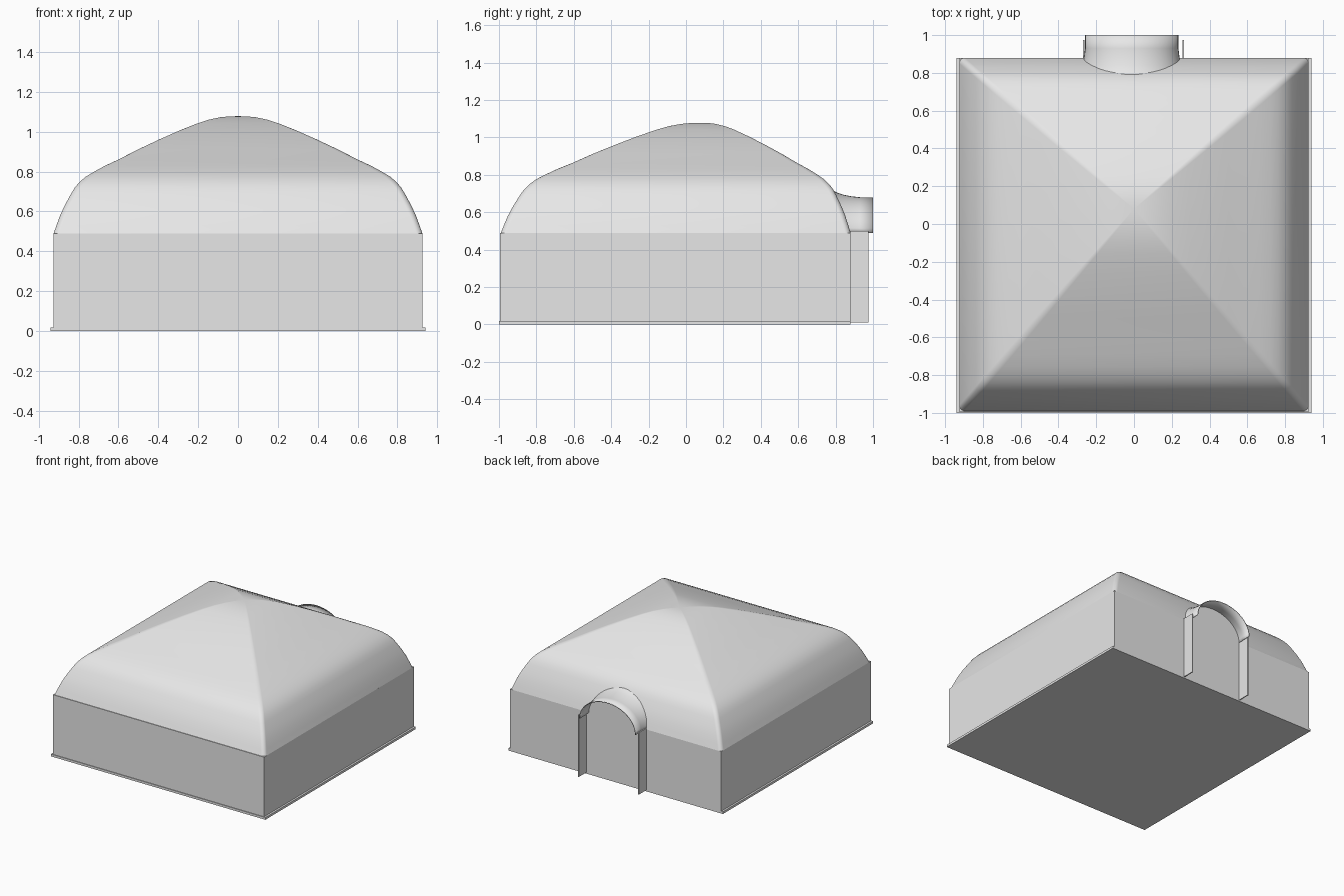
import bpy, bmesh, math

if "Cube" in bpy.data.objects:
    bpy.data.objects.remove(bpy.data.objects["Cube"])

PEAK_Y = 0.08
WALL_TOP = 0.49

canvas = bpy.data.materials.new("grey canvas")
canvas.diffuse_color = (0.8, 0.8, 0.8, 1)
canvas.use_nodes = True
canvas.node_tree.nodes["Principled BSDF"].inputs["Base Color"].default_value = canvas.diffuse_color


def finish(name, bm, smooth=None):
    bmesh.ops.recalc_face_normals(bm, faces=bm.faces)
    me = bpy.data.meshes.new(name)
    bm.to_mesh(me)
    bm.free()
    me.materials.append(canvas)
    ob = bpy.data.objects.new(name, me)
    bpy.context.collection.objects.link(ob)
    if smooth:
        bpy.ops.object.select_all(action='DESELECT')
        ob.select_set(True)
        bpy.context.view_layer.objects.active = ob
        bpy.ops.object.shade_smooth_by_angle(angle=math.radians(smooth))
    return ob


def box(name, x0, x1, y0, y1, z0, z1):
    bm = bmesh.new()
    bmesh.ops.create_cube(bm, size=1)
    for v in bm.verts:
        v.co = ((x0 + x1) / 2 + v.co.x * (x1 - x0),
                (y0 + y1) / 2 + v.co.y * (y1 - y0),
                (z0 + z1) / 2 + v.co.z * (z1 - z0))
    return finish(name, bm)


def loft(bm, rings, closed):
    rows = [[bm.verts.new(p) for p in ring] for ring in rings]
    for a, b in zip(rows, rows[1:]):
        n = len(a)
        for i in range(n if closed else n - 1):
            j = (i + 1) % n
            bm.faces.new((a[i], a[j], b[j], b[i]))
    return rows


def rounded_ring(t, z, r):
    """Rounded rectangle shrunk by t towards the off-centre peak."""
    x1, y0, y1 = 0.925 * t, PEAK_Y - 1.07 * t, PEAK_Y + 0.80 * t
    corners = [(x1, y1, 0), (-x1, y1, 90), (-x1, y0, 180), (x1, y0, 270)]
    pts = []
    for cx, cy, a0 in corners:
        sx = 1 if cx > 0 else -1
        sy = 1 if a0 < 180 else -1
        for k in range(6):
            a = math.radians(a0 + 18 * k)
            pts.append((cx - sx * r + r * math.cos(a), cy - sy * r + r * math.sin(a), z))
    return pts


# Ground sheet and straight walls
box("ground_sheet", -0.94, 0.94, -1.0, 0.88, 0, 0.018)
box("walls", -0.925, 0.925, -0.995, 0.88, 0.01, WALL_TOP)

# Roof: curved eaves rising to a soft off-centre peak
profile = [(1, .49), (.985, .53), (.965, .58), (.94, .63), (.905, .69), (.885, .72),
           (.86, .747), (.825, .775), (.78, .80), (.72, .83), (.65, .86), (.54, .912),
           (.43, .96), (.32, 1.005), (.22, 1.042), (.16, 1.06), (.10, 1.072), (.05, 1.077)]
bm = bmesh.new()
rows = loft(bm, [rounded_ring(t, z, 0.03 * t + 0.03 * t * (1 - t)) for t, z in profile], True)
tip = bm.verts.new((0, PEAK_Y, 1.078))
top = rows[-1]
for i in range(len(top)):
    bm.faces.new((top[i], top[(i + 1) % len(top)], tip))
finish("roof", bm, 60)


# Arched entrance hood, flaring where it meets the roof
def arch(y, w, h):
    return [(-0.012 + w * math.cos(math.pi * i / 24), y,
             WALL_TOP + h * math.sin(math.pi * i / 24)) for i in range(25)]


bm = bmesh.new()
loft(bm, [arch(1.0, .247, .19), arch(.93, .247, .19), arch(.885, .253, .195),
          arch(.84, .262, .204), arch(.80, .275, .218), arch(.77, .285, .24)], False)
hood = finish("entrance_hood", bm, 40)
mod = hood.modifiers.new("thickness", 'SOLIDIFY')
mod.thickness = 0.006

# Flat door panel filling the arch, flush with the back wall
bm = bmesh.new()
bm.faces.new([bm.verts.new(p) for p in arch(.88, .25, .19)])
finish("door_panel", bm)

# Side flaps of the entrance
for side, x in (("left", -0.265), ("right", 0.26)):
    box("entrance_flap_" + side, x - 0.004, x + 0.004, 0.87, 0.975, 0.01, 0.5)
